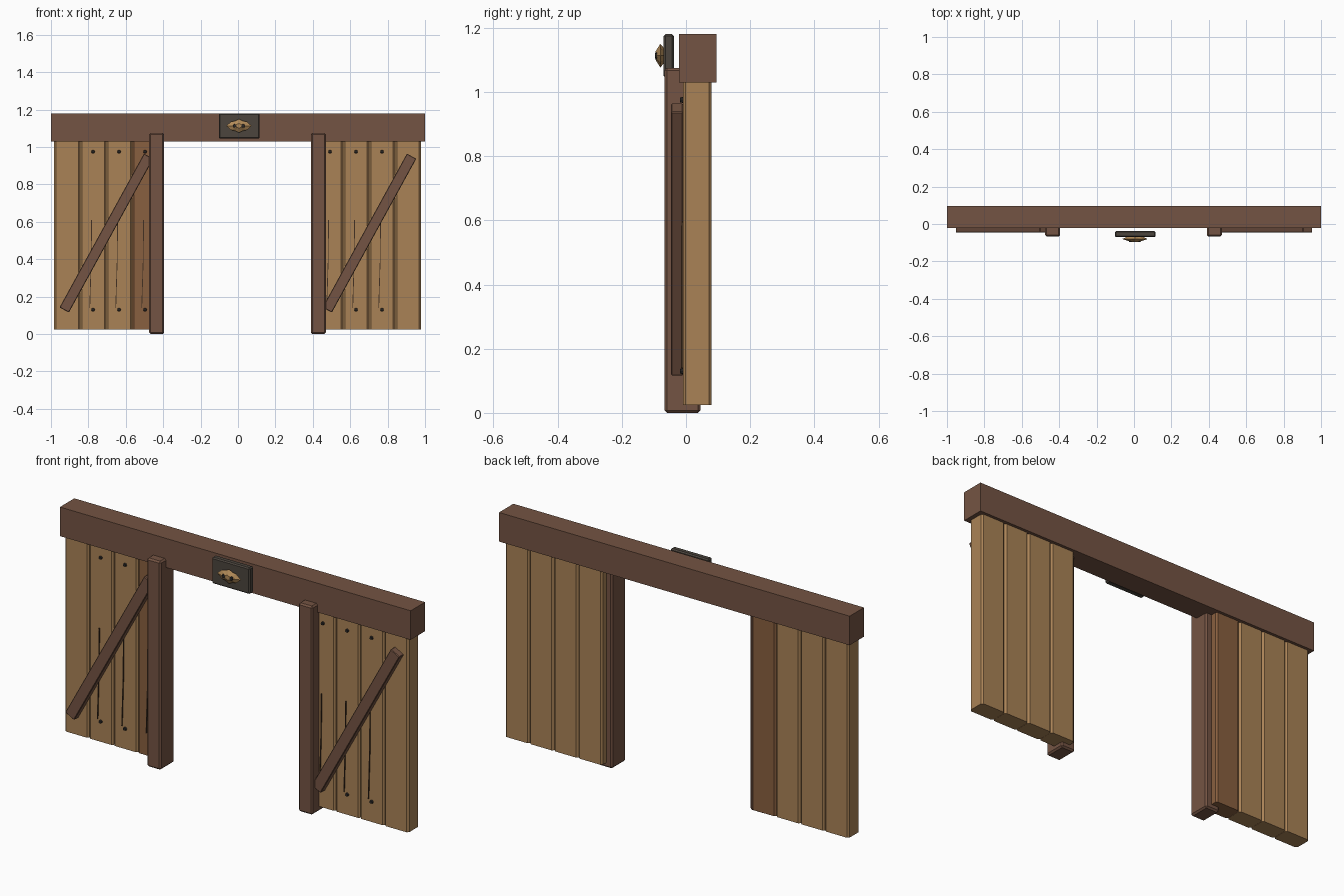
import bpy
import bmesh
import math
from mathutils import Matrix, Vector

cube = bpy.data.objects.get("Cube")
if cube:
    bpy.data.objects.remove(cube, do_unlink=True)


def material(name, rgb):
    m = bpy.data.materials.new(name)
    m.use_nodes = True
    m.diffuse_color = (*rgb, 1)
    m.node_tree.nodes["Principled BSDF"].inputs["Base Color"].default_value = (*rgb, 1)
    return m


TIMBER = material("brown_timber", (0.175, 0.088, 0.056))
PLANK = material("tan_plank", (0.40, 0.225, 0.093))
RED_PLANK = material("red_brown_plank", (0.25, 0.115, 0.05))
SLATE = material("dark_plaque", (0.072, 0.06, 0.048))
GOLD = material("pale_emblem", (0.45, 0.26, 0.10))
IRON = material("dark_iron", (0.025, 0.023, 0.022))
CRACK = material("crack_brown", (0.055, 0.03, 0.016))


def finish(name, bm, mat):
    bmesh.ops.recalc_face_normals(bm, faces=bm.faces)
    mesh = bpy.data.meshes.new(name)
    bm.to_mesh(mesh)
    bm.free()
    mesh.materials.append(mat)
    obj = bpy.data.objects.new(name, mesh)
    bpy.context.collection.objects.link(obj)
    return obj


def box(name, x, y, z, mat, chamfer=0, upright_only=False, tilt=0):
    """Box from (min, max) ranges, optionally chamfered and tilted about y."""
    ranges = (x, y, z)
    size = [b - a for a, b in ranges]
    bm = bmesh.new()
    bmesh.ops.create_cube(bm, size=1)
    bmesh.ops.scale(bm, vec=size, verts=bm.verts)
    if chamfer:
        edges = [e for e in bm.edges if not upright_only
                 or abs(e.verts[0].co.z - e.verts[1].co.z) > size[2] / 2]
        bmesh.ops.bevel(bm, geom=edges, offset=chamfer, segments=1,
                        profile=0.5, affect='EDGES')
    obj = finish(name, bm, mat)
    obj.location = [(a + b) / 2 for a, b in ranges]
    obj.rotation_euler.y = tilt
    return obj


def stud(name, x, y, z, radius, depth, mat):
    """Short round peg along y with a narrower front."""
    bm = bmesh.new()
    bmesh.ops.create_cone(bm, cap_ends=True, segments=8, radius1=radius,
                          radius2=radius * 0.7, depth=depth,
                          matrix=Matrix.Rotation(math.pi / 2, 4, 'X'))
    finish(name, bm, mat).location = (x, y, z)


# Lintel
box("lintel_beam", (-1, 1), (-0.022, 0.095), (1.03, 1.18), TIMBER)

# Door posts
for name, x in (("right_post", -0.435), ("left_post", 0.43)):
    box(name, (x - 0.04, x + 0.04), (-0.067, 0.045), (0, 1.075), TIMBER, 0.008)

# Plank walls, nails, cracks and braces
PITCH = 0.139
for side, first, inner in (("right", -0.914, 3), ("left", 0.492, 0)):
    bare = 0 if side == "right" else 3
    for i in range(4):
        x = first + i * PITCH
        red = side == "right" and i == inner
        box(f"{side}_plank_{i + 1}", (x - 0.069, x + 0.069), (-0.01, 0.08),
            (0.025, 1.05), RED_PLANK if red else PLANK, 0.009, True)
        if i == bare:
            continue
        for z in (0.13, 0.975):
            stud(f"{side}_nail", x, -0.013, z, 0.01, 0.012, IRON)
        box(f"{side}_crack_upper", (x - 0.011, x - 0.007), (-0.015, -0.008),
            (0.37, 0.61), CRACK, tilt=0.01)
        box(f"{side}_crack_lower", (x - 0.016, x - 0.012), (-0.015, -0.008),
            (0.14, 0.38), CRACK, tilt=0.03)
    mid = first + 1.5 * PITCH + 0.002
    box(f"{side}_brace", (mid - 0.0285, mid + 0.0285), (-0.046, -0.009),
        (0.071, 1.009), TIMBER, 0.003, tilt=0.502)

# Plaque above the opening
box("plaque", (-0.102, 0.116), (-0.07, -0.038), (1.045, 1.18), SLATE, 0.006)

# Faceted emblem: widening then narrowing rings, pointed at both sides
bm = bmesh.new()
outline = [(1, 0), (0.62, 0.6), (0.3, 0.72), (0, 1),
           (-0.3, 0.72), (-0.62, 0.6)]
outline += [(-px, -pz) for px, pz in outline]
rings = []
for y, s in ((-0.066, 0.55), (-0.08, 1), (-0.095, 0.35)):
    rings.append([bm.verts.new(Vector((px * 0.068 * s, y, pz * 0.037 * s)))
                  for px, pz in outline])
for a, b in zip(rings, rings[1:]):
    for i in range(len(a)):
        j = (i + 1) % len(a)
        bm.faces.new((a[i], a[j], b[j], b[i]))
bm.faces.new(rings[0])
bm.faces.new(rings[-1])
finish("emblem", bm, GOLD).location = (0.005, 0, 1.113)

# Emblem eyes
for x in (-0.017, 0.027):
    stud("emblem_eye", x, -0.091, 1.113, 0.012, 0.012, IRON)
